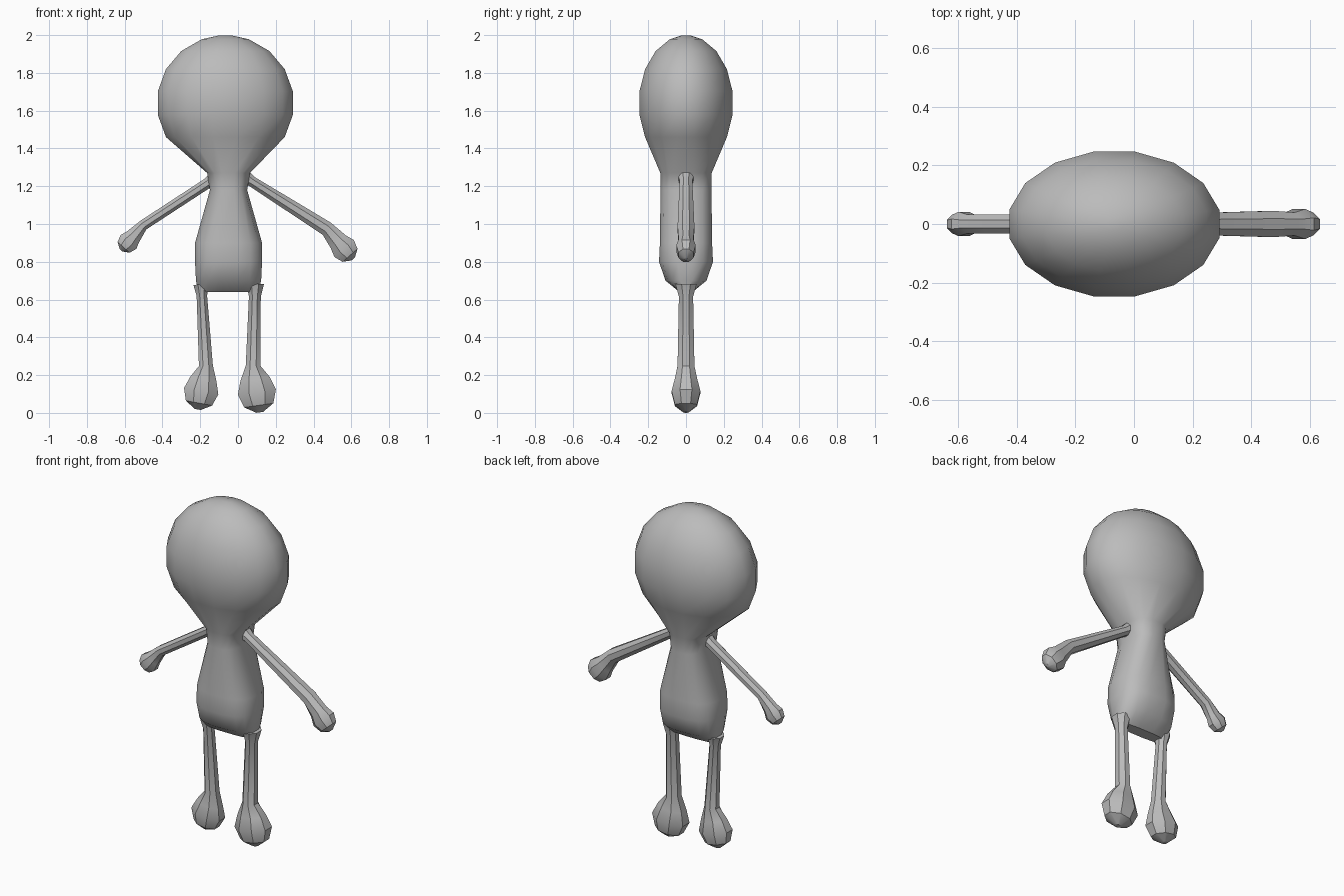
import bpy, bmesh, math
from mathutils import Vector

cube = bpy.data.objects.get("Cube")
if cube:
    bpy.data.objects.remove(cube, do_unlink=True)

SIDE = Vector((0, 1, 0))
COLOR = (0.5, 0.5, 0.5, 1)
grey = bpy.data.materials.new("clay grey")
grey.use_nodes = True
grey.diffuse_color = COLOR
grey.node_tree.nodes["Principled BSDF"].inputs["Base Color"].default_value = COLOR


def loft(name, rings):
    """Skin a list of rings of points, closing both ends."""
    bm = bmesh.new()
    loops = [[bm.verts.new(point) for point in ring] for ring in rings]
    for lower, upper in zip(loops, loops[1:]):
        for i in range(len(lower)):
            bm.faces.new((lower[i - 1], lower[i], upper[i], upper[i - 1]))
    bm.faces.new(loops[0])
    bm.faces.new(loops[-1])
    bmesh.ops.recalc_face_normals(bm, faces=bm.faces)
    mesh = bpy.data.meshes.new(name)
    bm.to_mesh(mesh)
    bm.free()
    mesh.materials.append(grey)
    obj = bpy.data.objects.new(name, mesh)
    bpy.context.collection.objects.link(obj)
    bpy.ops.object.select_all(action="DESELECT")
    obj.select_set(True)
    bpy.context.view_layer.objects.active = obj
    bpy.ops.object.shade_smooth_by_angle(angle=math.radians(35))


def signed_power(value, exponent):
    return math.copysign(abs(value) ** exponent, value)


def ring(centre, across, width, depth, sides, squareness=1):
    """Superellipse around a centre; a smaller squareness is boxier."""
    turns = [math.tau * (i + 0.5) / sides for i in range(sides)]
    return [centre + across * width * signed_power(math.cos(t), squareness)
            + SIDE * depth * signed_power(math.sin(t), squareness) for t in turns]


def head_and_body():
    """Boxy torso narrowing to a neck, then a funnel opening into an egg-shaped head."""
    across = Vector((1, 0, 0))
    rings = []
    # Height, half width and half depth from the hips to the neck
    for z, width, depth in [(0.64, 0.16, 0.035), (0.7, 0.175, 0.11), (0.8, 0.18, 0.145),
                            (0.9, 0.18, 0.14), (1.18, 0.1, 0.137), (1.27, 0.115, 0.138)]:
        rings.append(ring(Vector((-0.05, 0, z)), across, width, depth, 16, 0.75))
    for degrees in (-30, -10, 10, 30, 50, 70, 85):
        angle = math.radians(degrees)
        centre = Vector((-0.067, 0, 1.64 + 0.36 * math.sin(angle)))
        rings.append(ring(centre, across, 0.37 * math.cos(angle),
                          0.255 * math.cos(angle), 16))
    loft("head_and_body", rings)


def limb(name, root, tip, thickness, end_thickness, bulb, radius):
    """Tapered tube with a flared root, swelling into a flattened bulb; points are (x, z)."""
    root, tip, bulb = (Vector((x, 0, z)) for x, z in (root, tip, bulb))
    along = (tip - root).normalized()
    across = along.cross(SIDE)
    rings = [
        ring(root - along * thickness, across, thickness * 1.5, thickness * 1.8, 8),
        ring(root + along * thickness, across, thickness, thickness * 1.2, 8),
        ring(tip, across, end_thickness, end_thickness * 1.15, 8),
    ]
    along = (bulb - tip).normalized()
    across = along.cross(SIDE)
    for degrees in (-40, 0, 40, 80):
        angle = math.radians(degrees)
        size = radius * math.cos(angle)
        rings.append(ring(bulb + along * radius * math.sin(angle), across,
                          size, size * 0.75, 8))
    loft(name, rings)


head_and_body()

# Legs with bulb feet
limb("right_leg", (-0.193, 0.65), (-0.17, 0.25), 0.03, 0.04, (-0.195, 0.115), 0.1)
limb("left_leg", (0.09, 0.65), (0.08, 0.25), 0.034, 0.042, (0.1, 0.11), 0.11)

# Arms with rounded hands
limb("right_arm", (-0.14, 1.23), (-0.5, 0.995), 0.03, 0.03, (-0.58, 0.905), 0.06)
limb("left_arm", (0.05, 1.24), (0.47, 0.975), 0.03, 0.042, (0.562, 0.87), 0.074)
